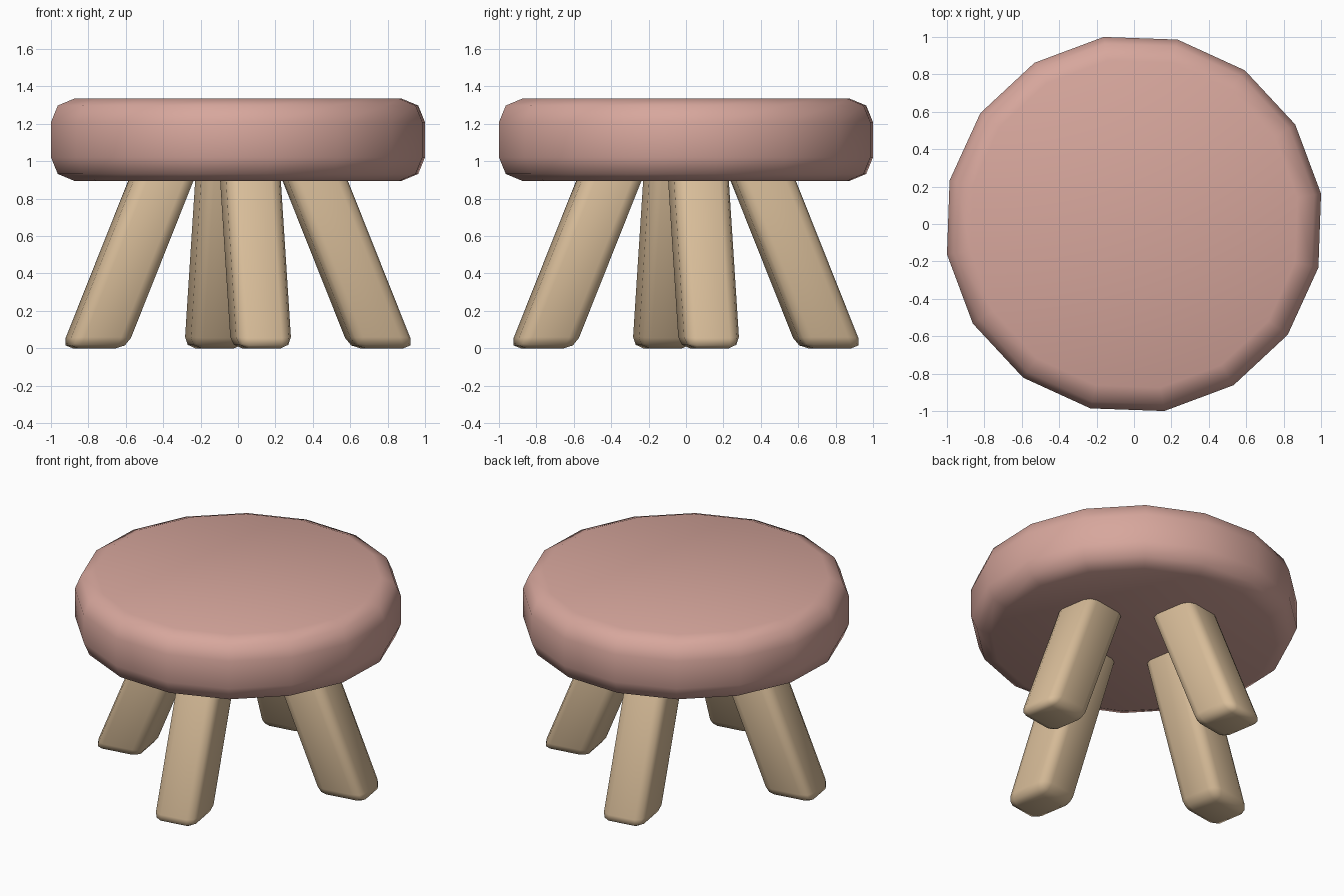
import bpy, bmesh, math
from mathutils import Vector, Matrix

if "Cube" in bpy.data.objects:
    bpy.data.objects.remove(bpy.data.objects["Cube"])

TURN = math.radians(9.2)   # whole stool is turned slightly about z


def material(name, rgb):
    m = bpy.data.materials.new(name)
    m.diffuse_color = (*rgb, 1.0)
    m.use_nodes = True
    m.node_tree.nodes["Principled BSDF"].inputs["Base Color"].default_value = m.diffuse_color
    return m


def finish(name, bm, mat):
    bmesh.ops.recalc_face_normals(bm, faces=bm.faces)
    for f in bm.faces:
        f.smooth = True
    me = bpy.data.meshes.new(name)
    bm.to_mesh(me)
    bm.free()
    me.materials.append(mat)
    ob = bpy.data.objects.new(name, me)
    bpy.context.collection.objects.link(ob)
    return ob


pink = material("dusty pink", (0.68, 0.385, 0.335))
wood = material("pale wood", (0.69, 0.51, 0.32))

# Seat: 16-sided cushion from a rounded profile (radius, height)
profile = [(0.886, 0.895), (0.976, 0.932), (1.013, 1.021),
           (1.013, 1.209), (0.976, 1.298), (0.886, 1.335)]
SIDES = 16
bm = bmesh.new()
rings = []
for r, z in profile:
    rings.append([bm.verts.new((r * math.cos(TURN + i * math.tau / SIDES),
                                r * math.sin(TURN + i * math.tau / SIDES), z))
                  for i in range(SIDES)])
for lo, hi in zip(rings, rings[1:]):
    for i in range(SIDES):
        j = (i + 1) % SIDES
        bm.faces.new((lo[i], lo[j], hi[j], hi[i]))
bm.faces.new(rings[0])
bm.faces.new(rings[-1])
finish("seat", bm, pink)


# Legs: bevelled blocks leaning inwards, feet flat on the floor
def leg(name, angle):
    depth, width, top = 0.325, 0.297, 1.05
    foot_radius, lean = 0.779, 0.403
    bm = bmesh.new()
    bmesh.ops.create_cube(bm, size=1.0)
    for v in bm.verts:
        z = (v.co.z + 0.5) * top
        v.co = Vector((foot_radius - lean * z + v.co.x * depth, v.co.y * width, z))
    bmesh.ops.bevel(bm, geom=bm.edges[:], offset=0.06, offset_type='OFFSET',
                    segments=2, profile=0.5, affect='EDGES', clamp_overlap=True)
    bm.transform(Matrix.Rotation(angle, 4, 'Z'))
    finish(name, bm, wood)


for k, side in enumerate(("right", "back", "left", "front")):
    leg(side + "_leg", TURN + k * math.pi / 2)
